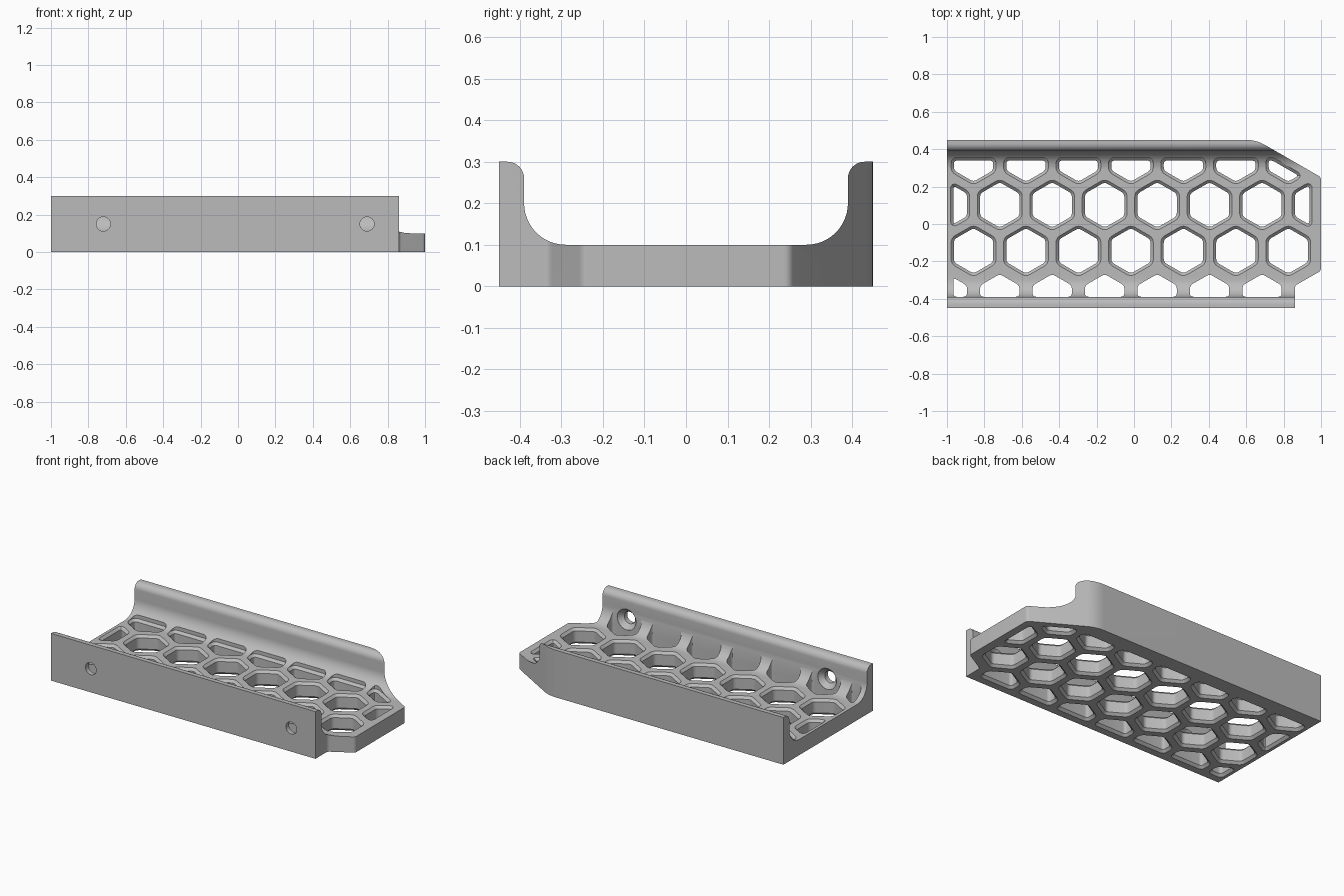
import bpy, bmesh, math
from mathutils import Vector

cube = bpy.data.objects.get("Cube")
if cube:
    bpy.data.objects.remove(cube, do_unlink=True)

grey = bpy.data.materials.new("light grey")
grey.use_nodes = True
grey.diffuse_color = (0.5, 0.5, 0.5, 1)
grey.node_tree.nodes["Principled BSDF"].inputs["Base Color"].default_value = (0.5, 0.5, 0.5, 1)


def rounded(points, reach, steps=4):
    """Round each corner of a closed 2D polygon; reach is one length or one per corner."""
    out, n = [], len(points)
    for i, p in enumerate(points):
        r = reach[i] if isinstance(reach, list) else reach
        if r == 0:
            out.append(p)
            continue
        a, b = points[i - 1] - p, points[(i + 1) % n] - p
        a = p + a.normalized() * min(r, a.length * 0.4)
        b = p + b.normalized() * min(r, b.length * 0.4)
        for k in range(steps + 1):
            t = k / steps
            out.append(a * (1 - t) ** 2 + p * (2 * t * (1 - t)) + b * t * t)
    return out


def offset(points, d):
    """Push a counter-clockwise convex polygon outward by d."""
    out, n = [], len(points)
    for i, p in enumerate(points):
        e1 = (p - points[i - 1]).normalized()
        e2 = (points[(i + 1) % n] - p).normalized()
        n1, n2 = Vector((e1.y, -e1.x)), Vector((e2.y, -e2.x))
        out.append(p + (n1 + n2) * (d / (1 + n1.dot(n2))))
    return out


def clip(points, normal, limit):
    """Keep the part of a polygon where normal . p <= limit."""
    out = []
    for i, p in enumerate(points):
        q = points[(i + 1) % len(points)]
        dp, dq = normal.dot(p) - limit, normal.dot(q) - limit
        if dp <= 0:
            out.append(p)
        if dp * dq < 0:
            out.append(p.lerp(q, dp / (dp - dq)))
    return [p for i, p in enumerate(out) if (p - out[i - 1]).length > 0.004]


def loft(bm, rings):
    """Closed solid through matching rings of 3D points."""
    loops = [[bm.verts.new(p) for p in ring] for ring in rings]
    n = len(loops[0])
    faces = [bm.faces.new(loops[0]), bm.faces.new(loops[-1])]
    for low, high in zip(loops, loops[1:]):
        for i in range(n):
            j = (i + 1) % n
            faces.append(bm.faces.new((low[i], low[j], high[j], high[i])))
    bmesh.ops.recalc_face_normals(bm, faces=faces)


def finish(name, bm):
    mesh = bpy.data.meshes.new(name)
    bm.to_mesh(mesh)
    bm.free()
    mesh.materials.append(grey)
    obj = bpy.data.objects.new(name, mesh)
    bpy.context.collection.objects.link(obj)
    return obj


def boolean(target, cutter, operation):
    mod = target.modifiers.new(cutter.name, "BOOLEAN")
    mod.object, mod.operation, mod.solver = cutter, operation, "EXACT"
    bpy.context.view_layer.objects.active = target
    bpy.ops.object.modifier_apply(modifier=mod.name)
    bpy.data.objects.remove(cutter, do_unlink=True)


# Channel section: floor, filleted side walls with softened inner top edges
def arc(cy, cz, r, start, end, steps=12):
    angles = [math.radians(start + (end - start) * k / steps) for k in range(steps + 1)]
    return [Vector((cy + r * math.cos(a), cz + r * math.sin(a))) for a in angles]


half = [Vector((0.45, 0)), Vector((0.45, 0.3))]
half += arc(0.43, 0.26, 0.04, 90, 180, 8) + arc(0.29, 0.2, 0.1, 0, -90)
section = half + [Vector((-p.x, p.y)) for p in reversed(half)]
bm = bmesh.new()
loft(bm, [[(x, p.x, p.y) for p in section] for x in (-1.1, 1.1)])
tray = finish("honeycomb_tray", bm)

# Plan outline with the slanted end corners
plan = [(-1, -0.45), (0.86, -0.45), (0.86, -0.33), (1, -0.25), (1, 0.25), (0.653, 0.45), (-1, 0.45)]
plan = rounded([Vector(p) for p in plan], [0, 0, 0.015, 0.015, 0.015, 0.055, 0], 6)
bm = bmesh.new()
loft(bm, [[(p.x, p.y, z) for p in plan] for z in (-0.1, 0.5)])
boolean(tray, finish("plan_outline", bm), "INTERSECT")

# Honeycomb openings, chamfered on both faces and stopped at the border
PITCH, ROW, FLAT, CHAMFER = 0.2805, 0.2455, 0.105, 0.015
borders = [((-1, 0), 0.966), ((1, 0), 0.937), ((0, 1), 0.339), ((0, -1), 0.389), ((0.5, 0.866), 0.664)]
bm = bmesh.new()
for row in range(4):
    odd = row % 2
    for col in range(7 if row != 2 else 8):
        centre = Vector((-0.858 + PITCH * (col - (0 if odd else 0.5)), -0.389 + ROW * row))
        radius = FLAT / math.cos(math.pi / 6)
        cell = [centre + Vector((math.sin(-a), math.cos(a))) * radius
                for a in (math.radians(60 * k) for k in range(6))]
        for normal, limit in borders:
            cell = clip(cell, Vector(normal), limit)
        if len(cell) < 3:
            continue
        cell = rounded(cell, 0.018)
        wide = offset(cell, CHAMFER)
        # Cells beside the front wall run straight up through its fillet
        top = cell if row == 0 else wide
        levels = [(wide, -0.05), (wide, 0), (cell, CHAMFER), (cell, 0.1 - CHAMFER), (top, 0.1), (top, 0.4)]
        loft(bm, [[(p.x, p.y, z) for p in ring] for ring, z in levels])
boolean(tray, finish("honeycomb_cutter", bm), "DIFFERENCE")

# Countersunk screw holes through the front wall
bm = bmesh.new()
for x in (-0.72, 0.69):
    rings = []
    for y, r in ((-0.5, 0.038), (-0.42, 0.038), (-0.39, 0.066), (-0.33, 0.066)):
        rings.append([(x + r * math.cos(a), y, 0.15 + r * math.sin(a))
                      for a in (math.tau * k / 32 for k in range(32))])
    loft(bm, rings)
boolean(tray, finish("screw_hole_cutter", bm), "DIFFERENCE")

# Smooth the curved faces, keep the machined edges crisp
bpy.ops.object.select_all(action="DESELECT")
tray.select_set(True)
bpy.context.view_layer.objects.active = tray
bpy.ops.object.shade_smooth_by_angle(angle=math.radians(25))
